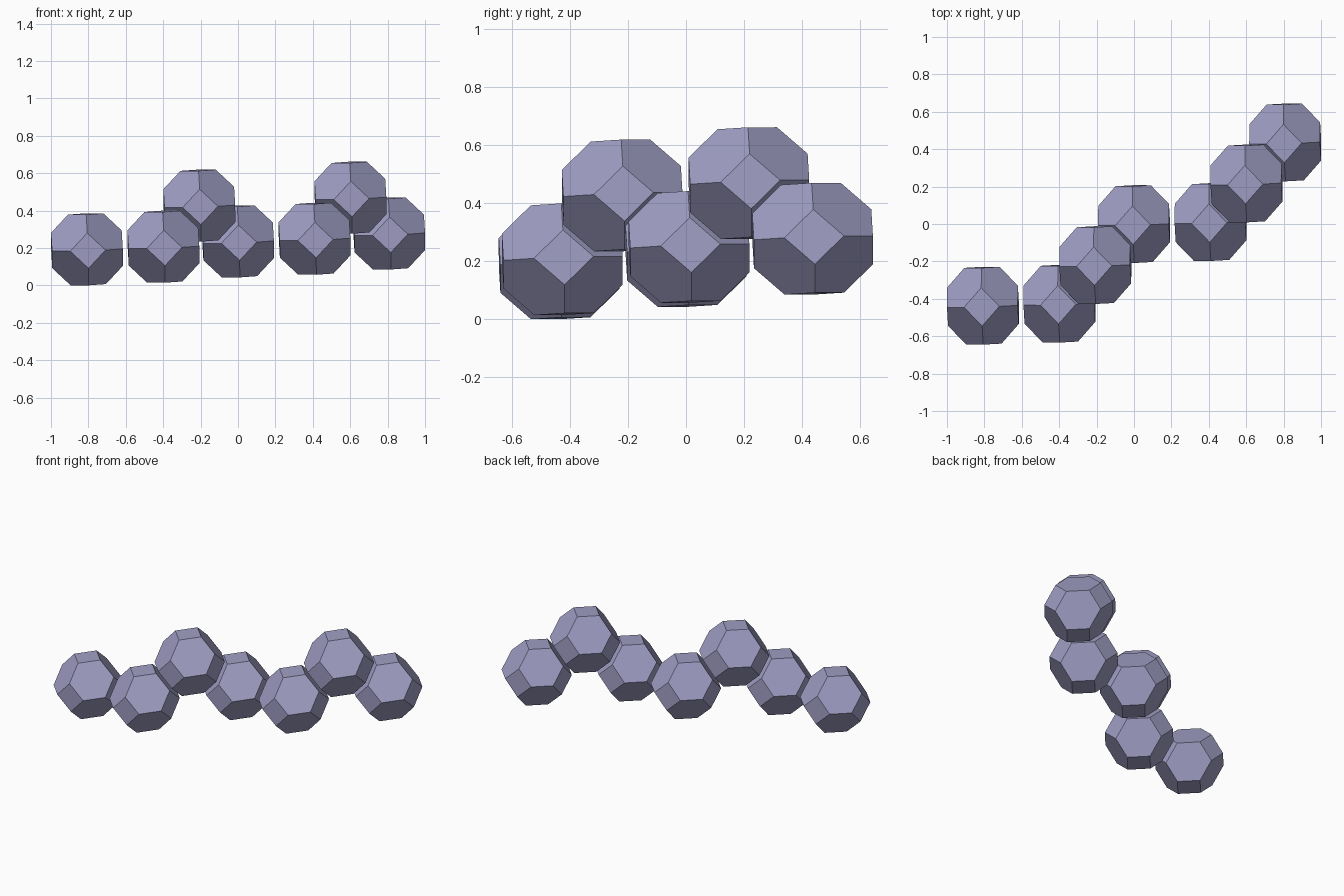
import bpy, bmesh, itertools
from mathutils import Vector

cube = bpy.data.objects.get("Cube")
if cube:
    bpy.data.objects.remove(cube, do_unlink=True)

# Single lavender grey material
mat = bpy.data.materials.new("lavender_grey")
mat.use_nodes = True
colour = (0.35, 0.34, 0.55, 1.0)
mat.diffuse_color = colour
mat.node_tree.nodes["Principled BSDF"].inputs["Base Color"].default_value = colour

# Slightly tilted lattice steps
A = Vector((0.409, 0.011, 0.0142))
B = Vector((-0.010, 0.4145, 0.014))
C = Vector((-0.015, -0.013, 0.411))
START = Vector((-0.8075, -0.437, 0.193))

# Cell size along each tilted axis (a quarter of the cell width)
AXES = (A.normalized() * 0.0946, B.normalized() * 0.1026, C.normalized() * 0.0946)


def cell_mesh():
    """Truncated octahedron: all signed permutations of (0, 1, 2)."""
    bm = bmesh.new()
    for p in itertools.permutations((0, 1, 2)):
        for s, t in itertools.product((-1, 1), repeat=2):
            signs = {0: 0, 1: s, 2: 2 * t}
            bm.verts.new(sum((AXES[i] * signs[p[i]] for i in range(3)), Vector()))
    bmesh.ops.convex_hull(bm, input=bm.verts)
    bmesh.ops.dissolve_limit(bm, angle_limit=0.02, verts=bm.verts, edges=bm.edges)
    bmesh.ops.recalc_face_normals(bm, faces=bm.faces)
    mesh = bpy.data.meshes.new("cell")
    bm.to_mesh(mesh)
    bm.free()
    mesh.materials.append(mat)
    return mesh


# Chain of seven cells, each one lattice step from the previous
up, down = (A + B + C) / 2, (A + B - C) / 2
mesh = cell_mesh()
position = START
for number, step in enumerate((Vector(), A, up, down, A, up, down), 1):
    position = position + step
    cell = bpy.data.objects.new(f"cell_{number}", mesh)
    cell.location = position
    bpy.context.collection.objects.link(cell)
